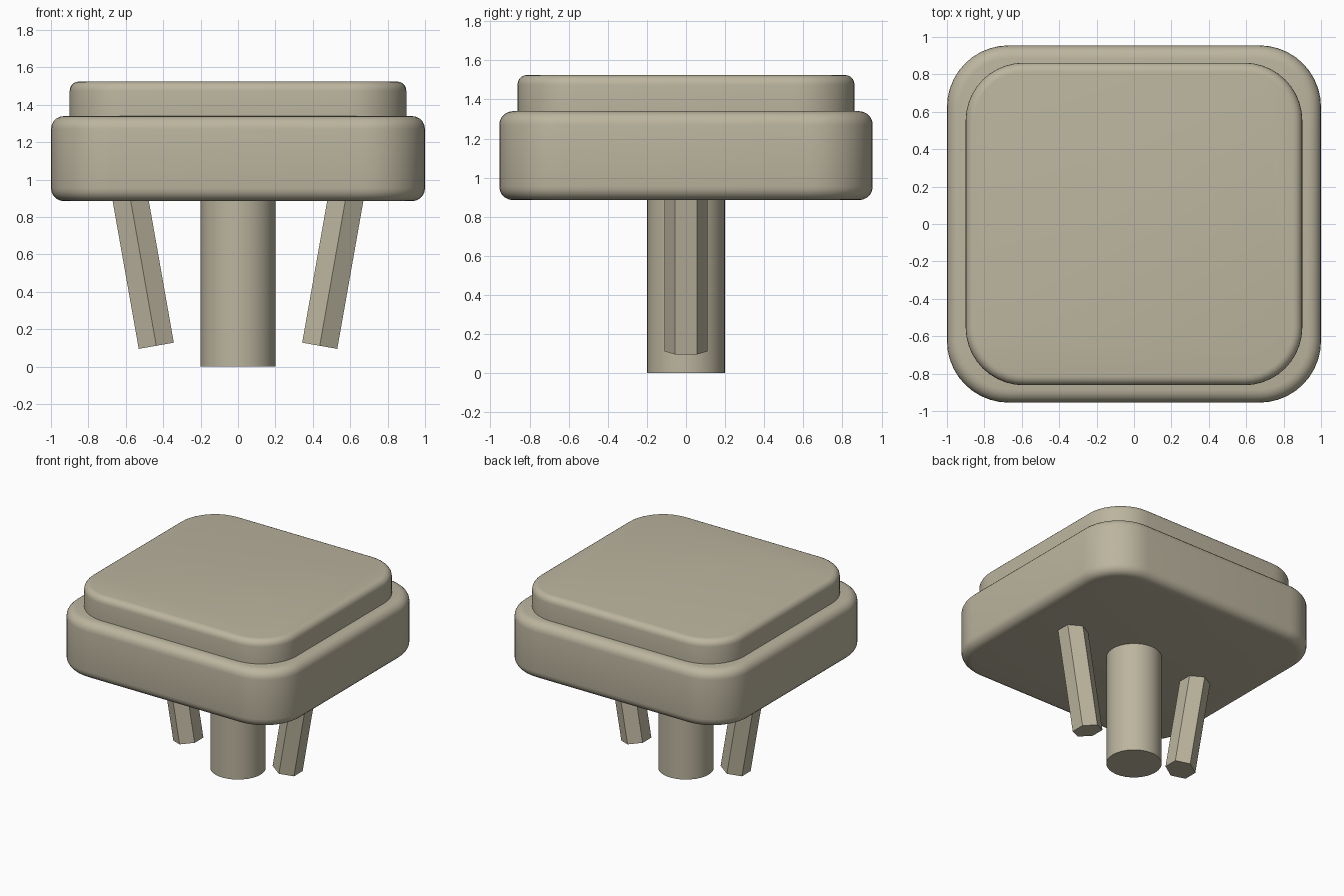
import bpy
import bmesh
from math import radians, sin, cos
from mathutils import Matrix, Vector

cube = bpy.data.objects.get("Cube")
if cube:
    bpy.data.objects.remove(cube, do_unlink=True)

beige = bpy.data.materials.new("warm_beige")
beige.use_nodes = True
colour = (0.50, 0.46, 0.345, 1)
beige.diffuse_color = colour
beige.node_tree.nodes["Principled BSDF"].inputs["Base Color"].default_value = colour


def finish(bm, name, smooth):
    mesh = bpy.data.meshes.new(name)
    bmesh.ops.recalc_face_normals(bm, faces=bm.faces)
    bm.to_mesh(mesh)
    bm.free()
    mesh.materials.append(beige)
    obj = bpy.data.objects.new(name, mesh)
    bpy.context.collection.objects.link(obj)
    if smooth:
        bpy.ops.object.select_all(action="DESELECT")
        obj.select_set(True)
        bpy.context.view_layer.objects.active = obj
        bpy.ops.object.shade_smooth_by_angle(angle=radians(35))
    return obj


def rounded_slab(name, half_x, half_y, bottom, top, corner, rim):
    """Box with wide rounded corners and a softer rounded rim."""
    bm = bmesh.new()
    bmesh.ops.create_cube(bm, size=2)
    for v in bm.verts:
        v.co = (v.co.x * half_x, v.co.y * half_y, top if v.co.z > 0 else bottom)
    uprights = [e for e in bm.edges if abs(e.verts[0].co.z - e.verts[1].co.z) > 0.01]
    bmesh.ops.bevel(bm, geom=uprights, offset=corner, segments=10,
                    profile=0.5, affect="EDGES")
    rims = [e for e in bm.edges if abs(e.verts[0].co.z - e.verts[1].co.z) < 0.001]
    bmesh.ops.bevel(bm, geom=rims, offset=rim, segments=5,
                    profile=0.5, affect="EDGES")
    return finish(bm, name, True)


def rod(name, sides, radius, foot, tilt, length, smooth):
    """Prism rising from its foot, leaning sideways by the tilt angle."""
    bm = bmesh.new()
    axis = Vector((sin(tilt), 0, cos(tilt)))
    matrix = (Matrix.Translation(Vector(foot) + axis * length / 2)
              @ Matrix.Rotation(tilt, 4, "Y") @ Matrix.Rotation(radians(90), 4, "Z"))
    bmesh.ops.create_cone(bm, cap_ends=True, segments=sides, radius1=radius,
                          radius2=radius, depth=length, matrix=matrix)
    # turn the hexagon so that two of its corners point to front and back
    if sides == 6:
        reach = max(abs(v.co.y) for v in bm.verts)
        if reach < radius * 0.95:
            turn = (Matrix.Translation(foot) @ Matrix.Rotation(radians(30), 4, axis)
                    @ Matrix.Translation(-Vector(foot)))
            bmesh.ops.transform(bm, matrix=turn, verts=bm.verts)
    return finish(bm, name, smooth)


# body and raised top pad
rounded_slab("base_body", 1.0, 0.955, 0.885, 1.34, 0.33, 0.07)
rounded_slab("top_pad", 0.9, 0.862, 1.2, 1.525, 0.31, 0.05)

# central post and the two splayed pins
rod("centre_post", 32, 0.2, (0, 0, 0), 0, 1.0, True)
for side, name in ((1, "left_pin"), (-1, "right_pin")):
    rod(name, 6, 0.11, (side * 0.437, 0, 0.112), side * radians(10), 0.9, False)
